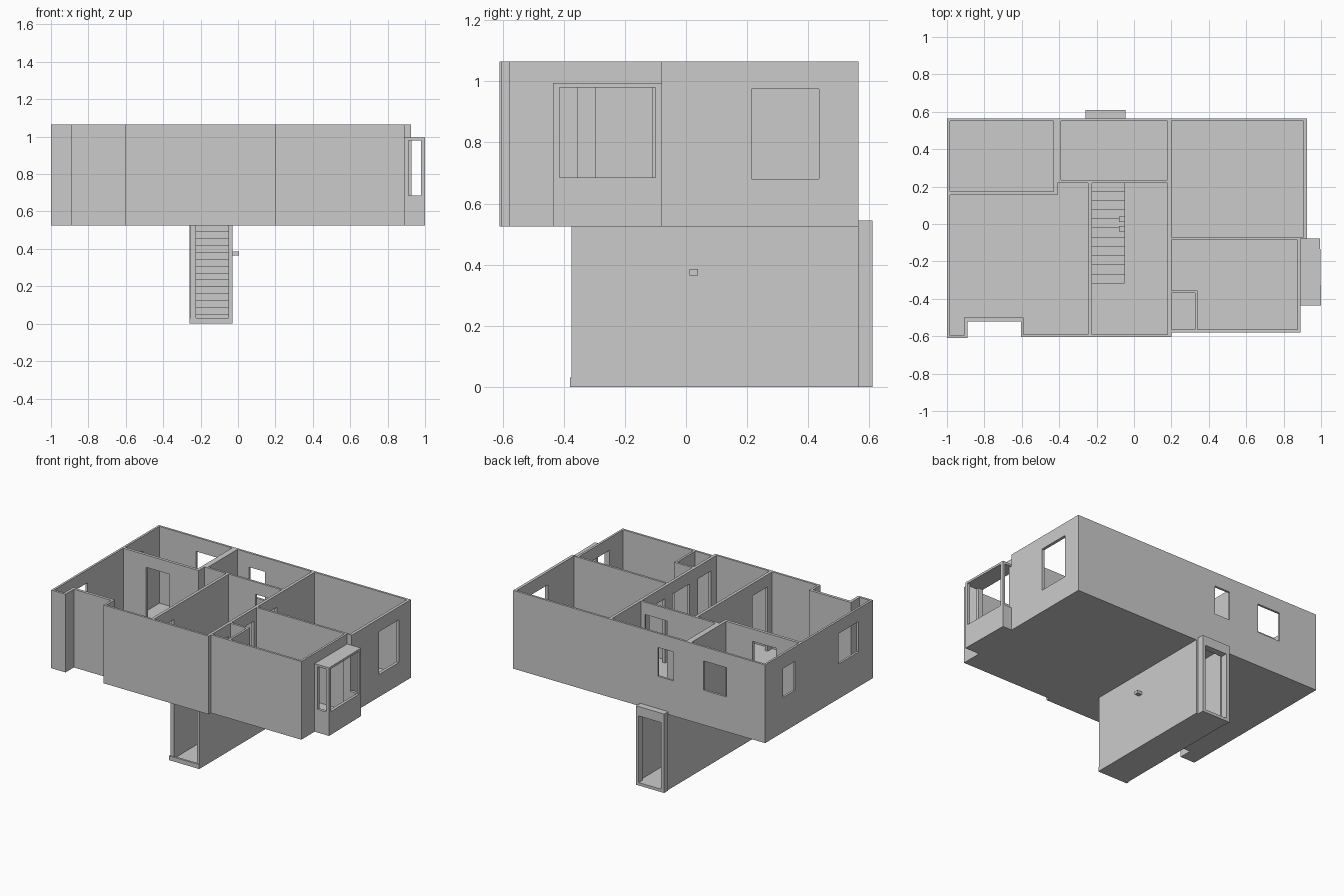
import bpy, bmesh
from mathutils import Vector

if "Cube" in bpy.data.objects:
    bpy.data.objects.remove(bpy.data.objects["Cube"])


def prism(name, pts, lo, hi, axis='Z'):
    """Extrude a polygon: (x, y) pairs along Z or (y, z) pairs along X."""
    bm = bmesh.new()
    put = (lambda p, h: (p[0], p[1], h)) if axis == 'Z' else (lambda p, h: (h, p[0], p[1]))
    face = bm.faces.new([bm.verts.new(put(p, lo)) for p in pts])
    ext = bmesh.ops.extrude_face_region(bm, geom=[face])
    d = Vector((0, 0, hi - lo)) if axis == 'Z' else Vector((hi - lo, 0, 0))
    bmesh.ops.translate(bm, vec=d, verts=[g for g in ext['geom'] if isinstance(g, bmesh.types.BMVert)])
    bmesh.ops.recalc_face_normals(bm, faces=bm.faces)
    me = bpy.data.meshes.new(name)
    bm.to_mesh(me)
    bm.free()
    ob = bpy.data.objects.new(name, me)
    bpy.context.collection.objects.link(ob)
    return ob


def rect(x0, x1, y0, y1):
    return [(x0, y0), (x1, y0), (x1, y1), (x0, y1)]


def box(name, x0, x1, y0, y1, z0, z1):
    return prism(name, rect(x0, x1, y0, y1), z0, z1)


def boolean(ob, other, op='DIFFERENCE'):
    m = ob.modifiers.new("bool", 'BOOLEAN')
    m.operation, m.solver, m.object = op, 'EXACT', other
    bpy.context.view_layer.objects.active = ob
    bpy.ops.object.modifier_apply(modifier=m.name)
    bpy.data.objects.remove(other)


def cut_box(ob, *dims):
    boolean(ob, box("cutter", *dims))


BASE, FLOOR, TOP, HEAD = 0.525, 0.535, 1.065, 0.98

# Upper storey block
house = prism("house_walls", [
    (-1, -.61), (-.89, -.61), (-.89, -.52), (-.605, -.52), (-.605, -.605), (.2, -.605),
    (.2, -.58), (.89, -.58), (.89, -.08), (.925, -.08), (.925, .565), (-1, .565)], BASE, TOP)

# Rooms hollowed out of the block
rooms = [
    [(-.985, -.595), (-.91, -.595), (-.91, -.5), (-.59, -.5), (-.59, -.59),
     (-.245, -.59), (-.245, .22), (-.41, .22), (-.41, .155), (-.985, .155)],
    rect(-.225, .18, -.59, .22),
    rect(-.985, -.43, .175, .55),
    rect(-.39, .18, .235, .55),
    rect(.2, .905, -.07, .55),
    [(.2, -.355), (.34, -.355), (.34, -.565), (.875, -.565), (.875, -.085), (.2, -.085)],
    rect(.2, .325, -.565, -.37),
]
for r in rooms:
    boolean(house, prism("cutter", r, FLOOR, 1.2))

# Stair opening, windows and doors
openings = [
    (-.224, -.05, -.365, .218, .5, .6),
    (.89, .95, .215, .435, .68, .975),
    (-1.02, -.97, .24, .37, .765, .965),
    (-1.02, -.97, -.455, -.235, .765, .975),
    (-.30, -.18, .53, .6, .768, .967),
    (-.705, -.53, .53, .6, .765, .967),
    (.86, .91, -.415, -.1, FLOOR, HEAD),
    (-.81, -.63, .145, .185, FLOOR, HEAD),
    (-.255, -.215, -.54, -.375, FLOOR, HEAD),
    (-.02, .15, .21, .245, FLOOR, HEAD),
    (.17, .21, -.295, -.11, FLOOR, HEAD),
    (.17, .21, -.53, -.39, FLOOR, HEAD),
    (.17, .21, -.03, .14, FLOOR, HEAD),
]
for o in openings:
    cut_box(house, *o)

# Bay window on the right side
bay = prism("bay_window", [(.89, -.435), (1, -.435), (.995, -.078), (.89, -.078)], BASE, .995)
cut_box(bay, .85, .978, -.415, -.1, FLOOR, HEAD)
cut_box(bay, .95, 1.05, -.415, -.1, .685, HEAD)
cut_box(bay, .912, .978, -.5, -.2, .685, HEAD)
cut_box(bay, .928, .978, -.2, 0, .685, HEAD)

# Stairwell passage with the entrance frame at the back
well = box("stairwell", -.255, -.03, -.375, .565, 0, BASE)
cut_box(well, -.225, -.05, -.5, .7, .02, .6)
frame = box("entrance_frame", -.26, -.045, .565, .61, 0, .545)
cut_box(frame, -.235, -.065, .5, .7, .02, .48)
box("front_sill", -.26, -.03, -.38, -.365, 0, .03)

# Stairs climbing from the back towards the front, open underneath
steps, y0, z0 = 14, .325, .02
run, rise, t = .69 / steps, (FLOOR - z0) / steps, .008
zig = []
for i in range(steps):
    zig += [(y0 - i * run, z0 + i * rise), (y0 - i * run, z0 + (i + 1) * rise)]
zig.append((y0 - steps * run, FLOOR))
under = [(y - t, z - t) for y, z in reversed(zig)]
prism("stairs", zig + under, -.226, -.049, 'X')

# Small wall fixtures by the stairs
box("fixture_through_wall", -.08, .005, .012, .04, .365, .385)
box("fixture_inside", -.08, -.045, -.04, -.012, .365, .385)
